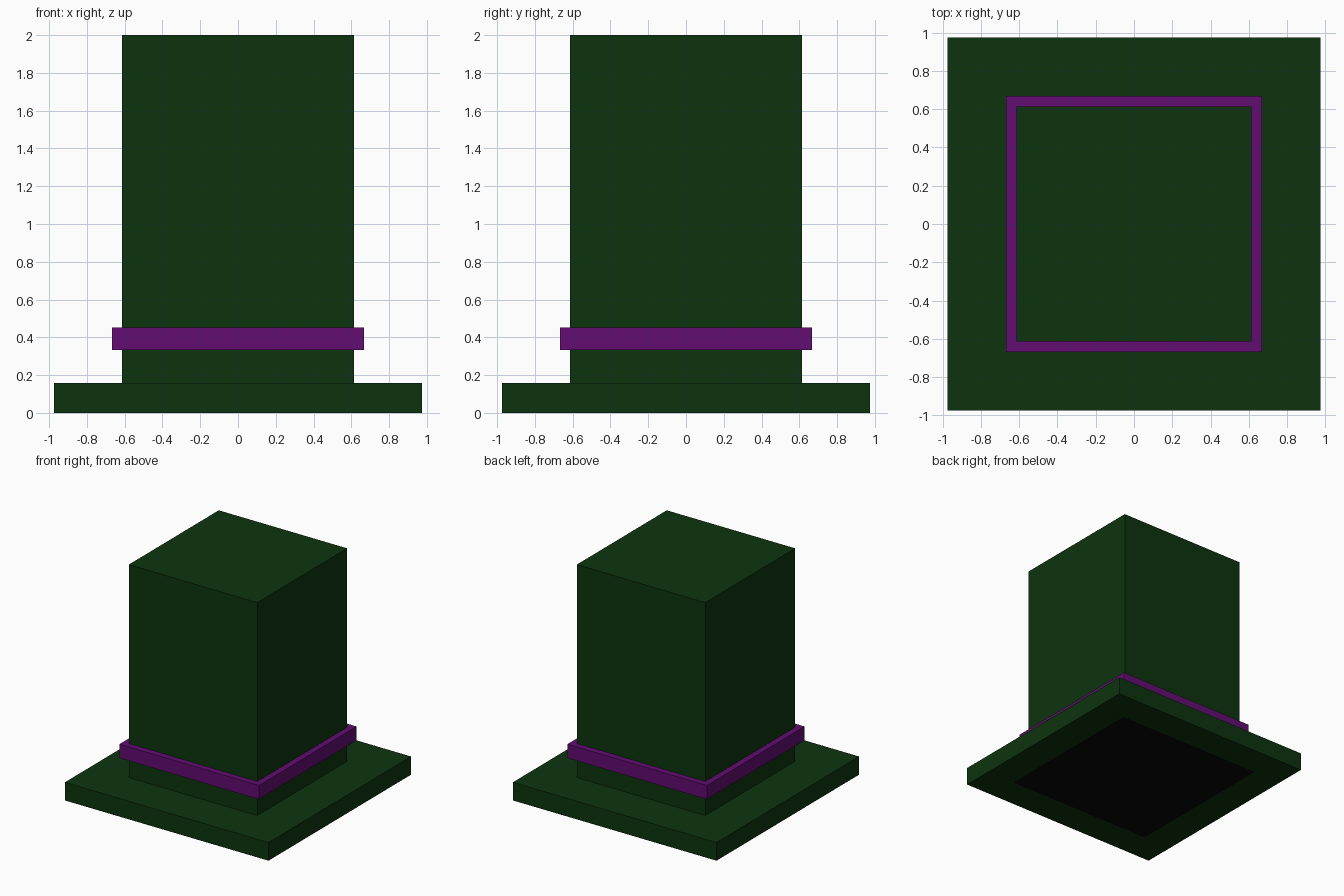
import bpy
import bmesh

if "Cube" in bpy.data.objects:
    bpy.data.objects.remove(bpy.data.objects["Cube"])


def material(name, rgb):
    m = bpy.data.materials.new(name)
    m.diffuse_color = (*rgb, 1.0)
    m.use_nodes = True
    m.node_tree.nodes["Principled BSDF"].inputs["Base Color"].default_value = m.diffuse_color
    return m


GREEN = material("dark green felt", (0.004, 0.034, 0.0045))
PURPLE = material("purple ribbon", (0.122, 0.004, 0.168))
BLACK = material("black lining", (0.002, 0.002, 0.002))


def square_block(name, half, z0, z1, mats, opening=None):
    """Square block centred on z axis; opening = half width of a square inset underneath."""
    bm = bmesh.new()
    bmesh.ops.create_cube(bm, size=1.0)
    for v in bm.verts:
        v.co = (v.co.x * 2 * half, v.co.y * 2 * half, z1 if v.co.z > 0 else z0)
    if opening:
        bm.normal_update()
        under = [f for f in bm.faces if f.normal.z < -0.9]
        bmesh.ops.inset_region(bm, faces=under, thickness=half - opening)
        bm.normal_update()
        for f in bm.faces:
            c = f.calc_center_median()
            if f.normal.z < -0.9 and abs(c.x) < 0.01 and abs(c.y) < 0.01:
                f.material_index = 1
    mesh = bpy.data.meshes.new(name)
    bm.to_mesh(mesh)
    bm.free()
    for m in mats:
        mesh.materials.append(m)
    ob = bpy.data.objects.new(name, mesh)
    bpy.context.collection.objects.link(ob)
    return ob


# Brim with the dark head opening underneath
square_block("brim", 0.975, 0.0, 0.157, [GREEN, BLACK], opening=0.593)
# Tall crown
square_block("crown", 0.615, 0.157, 2.0, [GREEN])
# Ribbon around the crown
square_block("ribbon_band", 0.668, 0.332, 0.452, [PURPLE])
